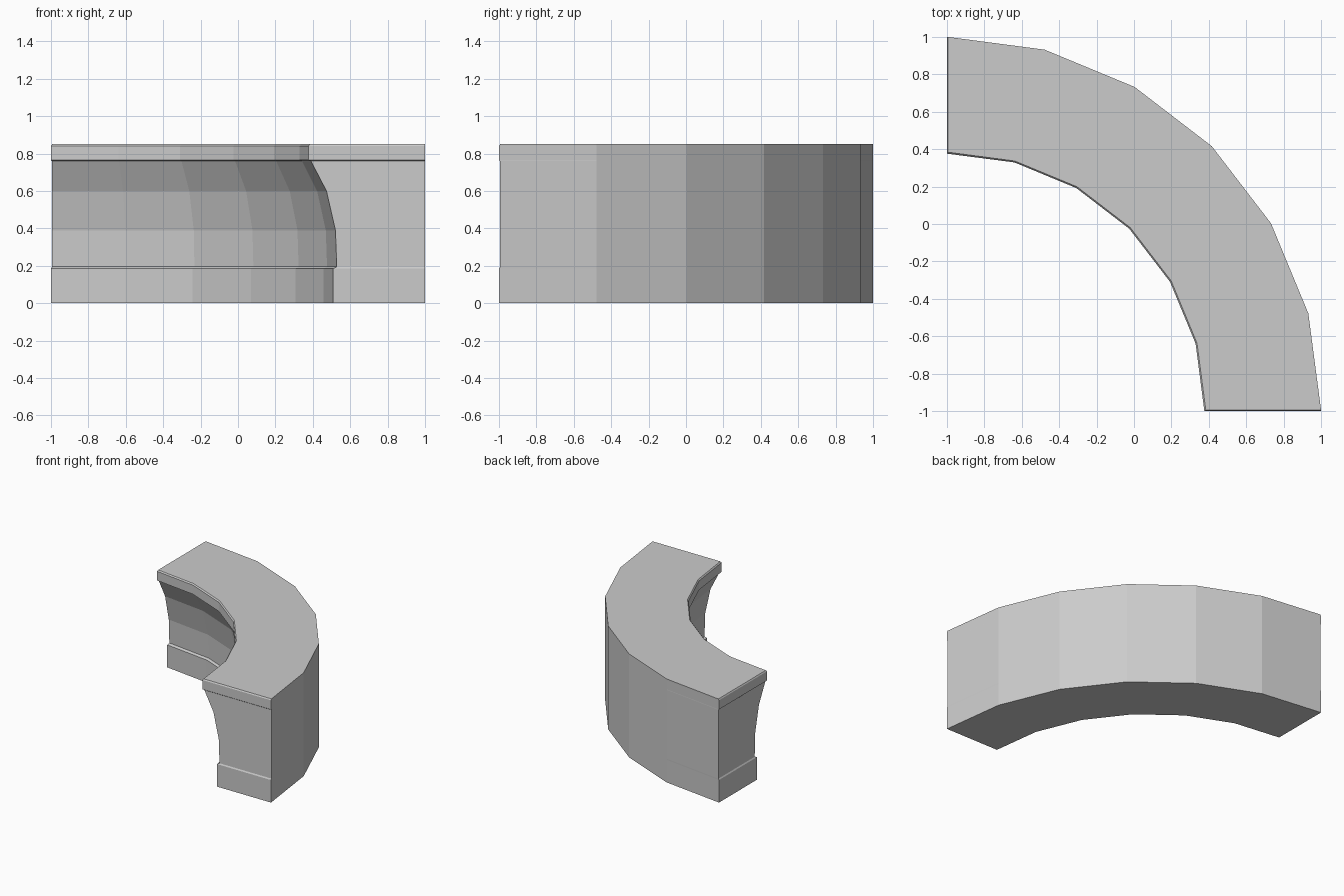
import bpy, bmesh
from math import sin, cos, radians

cube = bpy.data.objects.get("Cube")
if cube:
    bpy.data.objects.remove(cube, do_unlink=True)

TRIM = 0.006            # how far base and top stand proud of the ends
CENTRE = -1 + TRIM
OUTER = 1 - CENTRE
SEGMENTS = 6

grey = bpy.data.materials.new("plain grey")
grey.use_nodes = True
colour = (0.6, 0.6, 0.6, 1)
grey.diffuse_color = colour
grey.node_tree.nodes["Principled BSDF"].inputs["Base Color"].default_value = colour

# Inner side of the counter: radius, height, end overhang
profile = [
    (1.503, 0.0, TRIM), (1.503, 0.185, TRIM),              # base
    (1.522, 0.195, 0), (1.515, 0.39, 0),                   # curved body
    (1.467, 0.6, 0), (1.384, 0.76, 0),
    (1.370, 0.765, TRIM), (1.370, 0.84, TRIM),             # top slab
    (1.378, 0.85, 0),
]


def arc(bm, radius, z, overhang):
    """Quarter arc of vertices, its ends pushed out along the tangent."""
    verts = []
    for i in range(SEGMENTS + 1):
        a = radians(90 * i / SEGMENTS)
        x, y = CENTRE + radius * cos(a), CENTRE + radius * sin(a)
        if i == 0:
            y -= overhang
        elif i == SEGMENTS:
            x -= overhang
        verts.append(bm.verts.new((x, y, z)))
    return verts


# Stack one closed outline per profile point and bridge neighbours
bm = bmesh.new()
rings = [arc(bm, OUTER, z, o) + arc(bm, r, z, o)[::-1] for r, z, o in profile]
for low, high in zip(rings, rings[1:]):
    for i in range(len(low)):
        j = (i + 1) % len(low)
        bm.faces.new((low[i], low[j], high[j], high[i]))

# Underside and worktop, one quad per segment
for ring in (rings[0], rings[-1]):
    for i in range(SEGMENTS):
        bm.faces.new((ring[i], ring[i + 1], ring[-2 - i], ring[-1 - i]))
bmesh.ops.recalc_face_normals(bm, faces=bm.faces)

mesh = bpy.data.meshes.new("curved_counter")
bm.to_mesh(mesh)
bm.free()
mesh.materials.append(grey)
bpy.context.collection.objects.link(bpy.data.objects.new("curved_counter", mesh))
